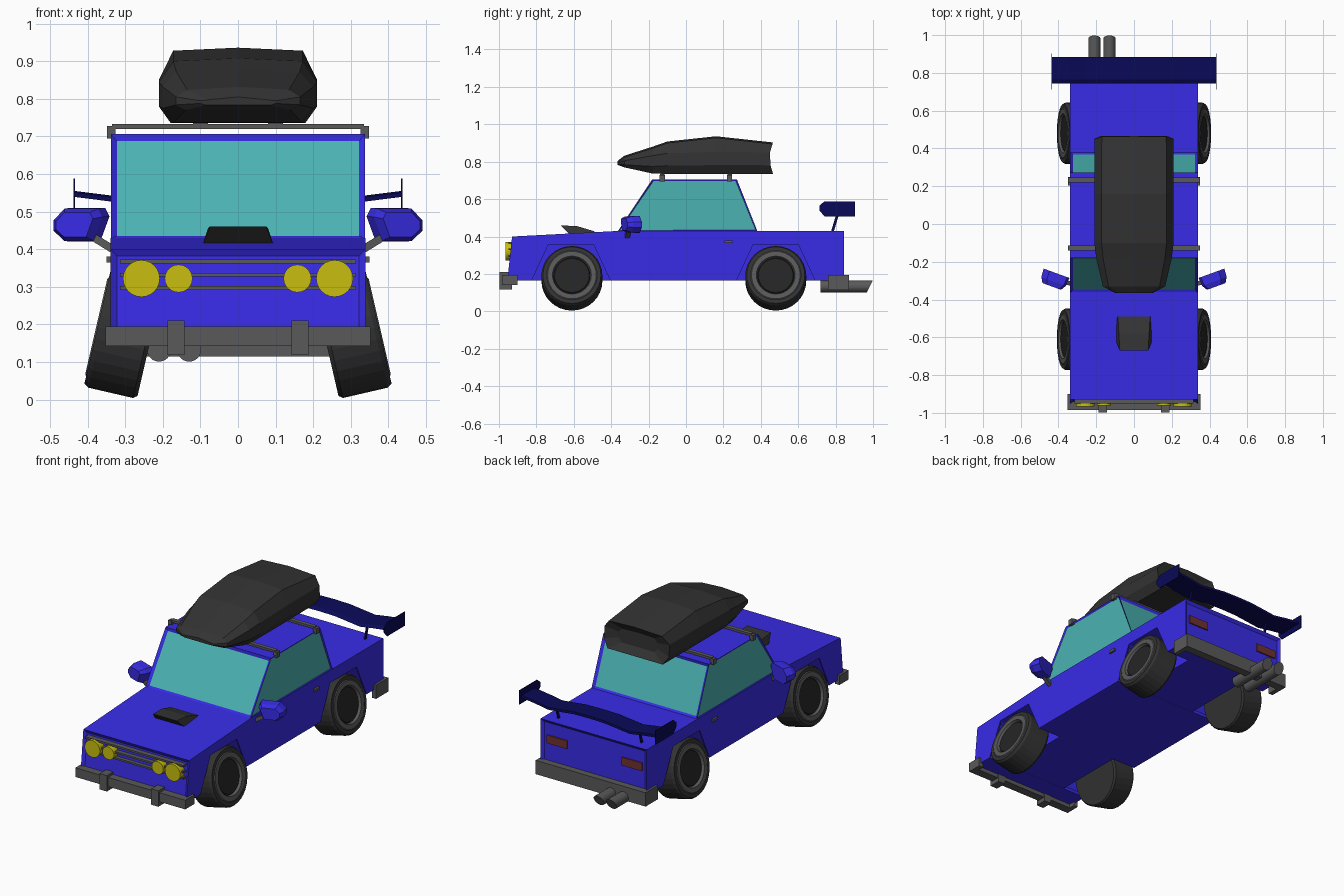
import bpy, bmesh
from math import sin, cos, pi, radians
from mathutils import Vector, Matrix

if "Cube" in bpy.data.objects:
    bpy.data.objects.remove(bpy.data.objects["Cube"])


def material(name, col):
    m = bpy.data.materials.new(name)
    m.diffuse_color = (*col, 1)
    m.use_nodes = True
    m.node_tree.nodes["Principled BSDF"].inputs["Base Color"].default_value = m.diffuse_color
    return m


BLUE = material("blue_paint", (.04, .025, .8))
NAVY = material("navy_paint", (.003, .003, .1))
GLASS = material("teal_glass", (.07, .45, .45))
YELLOW = material("yellow_lamp", (.58, .52, .005))
RED = material("tail_red", (.16, .03, .03))
DARK = material("dark_rubber", (.033, .033, .033))
BLACK = material("hub_black", (.018, .018, .018))
GREY = material("bumper_grey", (.1, .1, .1))


def loft(name, rings, mats, band_mats=None):
    """Skin a list of equal-length point rings and cap both ends."""
    bm = bmesh.new()
    rows = [[bm.verts.new(p) for p in r] for r in rings]
    n = len(rows[0])
    for k, (a, b) in enumerate(zip(rows, rows[1:])):
        for i in range(n):
            j = (i + 1) % n
            f = bm.faces.new((a[i], a[j], b[j], b[i]))
            f.material_index = band_mats[k] if band_mats else 0
    bm.faces.new(rows[0])
    f = bm.faces.new(rows[-1])
    f.material_index = band_mats[-1] if band_mats else 0
    bmesh.ops.recalc_face_normals(bm, faces=bm.faces)
    me = bpy.data.meshes.new(name)
    bm.to_mesh(me)
    bm.free()
    for m in mats:
        me.materials.append(m)
    ob = bpy.data.objects.new(name, me)
    bpy.context.collection.objects.link(ob)
    return ob


def prism(name, pts, x0, x1, mat):
    """Extrude a (y, z) side profile between two x positions."""
    return loft(name, [[(x, y, z) for y, z in pts] for x in (x0, x1)], [mat])


def box(name, x, y, z, mat):
    return prism(name, [(y[0], z[0]), (y[1], z[0]), (y[1], z[1]), (y[0], z[1])], x[0], x[1], mat)


def cylinder_y(name, x, z, r, y0, y1, mat, slant=0, n=24):
    ring = [(x + r * cos(2 * pi * i / n), r * sin(2 * pi * i / n)) for i in range(n)]
    return loft(name, [[(a, y + k * b, z + b) for a, b in ring]
                       for y, k in ((y0, 0), (y1, slant))], [mat])


def inset(ob, test, thickness, depth, mat=None):
    """Inset and recess the faces whose normal passes the test."""
    bm = bmesh.new()
    bm.from_mesh(ob.data)
    bm.normal_update()
    faces = [f for f in bm.faces if test(f.normal) and f.calc_area() > .05]
    bmesh.ops.inset_individual(bm, faces=faces, thickness=thickness, depth=-depth)
    if mat:
        ob.data.materials.append(mat)
        for f in faces:
            f.material_index = len(ob.data.materials) - 1
    bm.to_mesh(ob.data)
    bm.free()


# Lower body, with wheel arches notched into the outer skin
hull = [(-.955, .165), (-.93, .4), (-.36, .43), (.845, .43), (.845, .165)]
arches = []
for yc in (.48, -.615):
    arches += [(yc + .21, .165), (yc + .12, .358), (yc - .12, .358), (yc - .21, .165)]
core = prism("body_core", [(-.94, .166), (-.915, .39), (-.36, .42), (.83, .42), (.83, .166)],
             -.19, .19, BLUE)
body = prism("body_shell", hull + arches, -.339, .339, BLUE)
inset(body, lambda n: abs(n.y) > .9, .024, .012)

# Cabin with recessed glass
cabin = prism("cabin", [(-.365, .428), (-.18, .706), (.272, .706), (.382, .428)], -.338, .338, BLUE)
inset(cabin, lambda n: abs(n.y) > .5, .022, .01, GLASS)
inset(cabin, lambda n: abs(n.x) > .9, .011, .006, GLASS)

# Wheels, tilted so the bottoms splay outwards
profile = [(.12, -.0725), (.155, -.0725), (.163, -.062), (.163, .06), (.155, .0725), (.135, .0725),
           (.13, .076), (.104, .076), (.098, .06), (.093, .066)]
bands = [0, 0, 0, 0, 0, 1, 1, 1, 2, 2]
tilt = Matrix.Rotation(radians(-13), 3, 'Y')
for s, side in ((1, "right"), (-1, "left")):
    for yc, end in ((-.61, "front"), (.48, "rear")):
        rings = []
        for r, x in profile:
            ring = [tilt @ Vector((x, r * cos(2 * pi * i / 32), r * sin(2 * pi * i / 32)))
                    for i in range(32)]
            rings.append([(s * (p.x + .303), p.y + yc, p.z + .177) for p in ring])
        loft(f"wheel_{end}_{side}", rings, [DARK, GREY, BLACK], bands)

# Front lamps and grille bars
for s in (-1, 1):
    cylinder_y("headlamp_outer", s * .257, .322, .049, -.966, -.92, YELLOW)
    cylinder_y("headlamp_inner", s * .158, .322, .037, -.962, -.92, YELLOW)
for z in (.367, .332, .297):
    box("grille_bar", (-.314, .314), (-.95, -.915), (z - .005, z + .005), GREY)

# Bumpers with wrapped ends
for s in (-1, 1):
    box("front_bumper_end", (s * .325, s * .352), (-.96, -.9), (.142, .195), GREY)
    box("front_bumper_guard", (s * .165 - .023, s * .165 + .023), (-.997, -.93), (.118, .21), GREY)
    box("rear_bumper_end", (s * .325, s * .352), (.76, .84), (.115, .195), GREY)
    box("tail_lamp", (s * .175, s * .305), (.82, .84), (.295, .342), RED)
box("front_bumper", (-.352, .352), (-.985, -.935), (.142, .195), GREY)
box("rear_bumper", (-.352, .352), (.825, .872), (.115, .195), GREY)

# Twin exhaust with slanted tips
for x in (-.21, -.13):
    cylinder_y("exhaust_pipe", x, .133, .032, .72, .982, GREY, slant=.5)

# Hood scoop
loft("hood_scoop", [[(-a, y0, z0), (a, y0, z0), (b, y1, z1), (-b, y1, z1)]
                    for a, y0, z0, b, y1, z1 in ((.095, -.62, .41, .075, -.67, .46),
                                                 (.095, -.57, .41, .08, -.58, .455),
                                                 (.095, -.49, .41, .085, -.49, .428))], [DARK])

# Door handles and wing mirrors
outline = [(.35, .487), (.362, .51), (.462, .51), (.495, .478), (.495, .448), (.463, .42), (.376, .42)]
for s in (-1, 1):
    box("door_handle", (s * .33, s * .35), (.205, .248), (.365, .38), GREY)
    rings = []
    for dy, k in ((-.038, .72), (-.01, .95), (.036, 1)):
        ring = []
        for x, z in outline:
            v = Matrix.Rotation(radians(20), 3, 'Z') @ Vector(((x - .422) * k, dy, (z - .465) * k))
            ring.append((s * (v.x + .422), v.y - .295, v.z + .465))
        rings.append(ring)
    loft("wing_mirror", rings, [BLUE])
    loft("mirror_arm", [[(s * x, y - .012, z - .012), (s * x, y + .012, z - .012),
                         (s * x, y + .012, z + .012), (s * x, y - .012, z + .012)]
                        for x, y, z in ((.33, -.315, .398), (.395, -.305, .438))], [GREY])

# Roof rails
for y in (-.127, .233):
    box("roof_rail", (-.335, .335), (y - .012, y + .012), (.72, .733), GREY)
    for s in (-1, 1):
        box("rail_foot", (s * .326, s * .349), (y - .014, y + .014), (.695, .728), GREY)
        box("carrier_mount", (s * .1 - .02, s * .1 + .02), (y - .01, y + .01), (.72, .75), GREY)

# Roof cargo carrier: stations of (y, half width, bottom, seam, top)
stations = [(-.365, .10, .783, .795, .805), (-.33, .165, .77, .805, .832),
            (-.18, .2, .737, .832, .88), (-.10, .21, .735, .845, .908),
            (.16, .21, .735, .852, .936), (.45, .208, .735, .85, .903)]
rings = []
for y, w, zb, zs, zt in stations:
    half = [(.85 * w, zb), (w, zb + .4 * (zs - zb)), (w, zs), (.82 * w, zt - .008)]
    pts = half + [(0, zt)] + [(-a, b) for a, b in reversed(half)]
    rings.append([(a, y, b) for a, b in pts])
rings[-1] = [(x, .44 + .3 * abs(z - .82), z) for x, y, z in rings[-1]]
rings.append([(x * .6, .438, .82 + (z - .82) * .5) for x, y, z in rings[-1]])
loft("roof_carrier", rings, [DARK])

# Rear wing, its end plates and struts
span = [(0, .542), (.1, .54), (.26, .522), (.34, .535), (.435, .547)]
span = [(-x, z) for x, z in reversed(span[1:])] + span
loft("rear_wing", [[(x, .745, z - .008), (x, .885, z - .006), (x, .885, z + .008), (x, .765, z + .004)]
                   for x, z in span], [NAVY])
plate = [(.713, .565), (.74, .588), (.903, .588), (.903, .508), (.74, .508), (.713, .54)]
for s in (-1, 1):
    prism("wing_end_plate", plate, s * .433, s * .438, NAVY)
    prism("wing_strut", [(.775, .425), (.79, .425), (.82, .525), (.805, .525)], s * .262, s * .27, NAVY)
